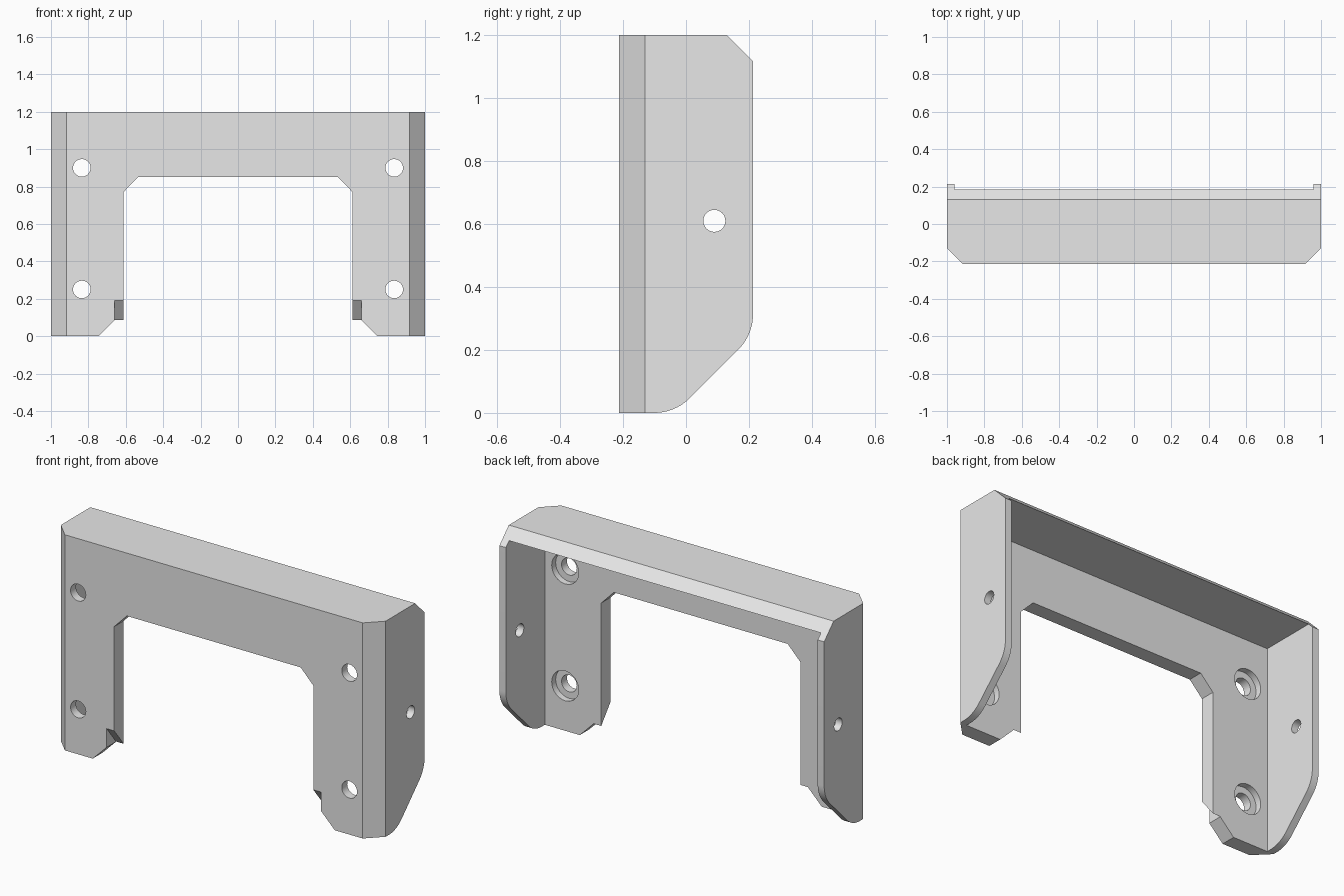
import bpy
import bmesh
from math import cos, sin, tan, pi, radians
from mathutils import Vector

cube = bpy.data.objects.get("Cube")
if cube:
    bpy.data.objects.remove(cube, do_unlink=True)

HALF, FRONT, BACK = 1.0, -0.213, 0.213    # outer extents
PLATE_BACK, SIDE_IN, TOP_IN = -0.13, 0.96, 1.145  # inner wall faces
HEIGHT, CHAMFER = 1.2, 0.083

grey = bpy.data.materials.new("light grey")
grey.diffuse_color = (0.8, 0.8, 0.8, 1)
grey.use_nodes = True
grey.node_tree.nodes["Principled BSDF"].inputs["Base Color"].default_value = (0.8, 0.8, 0.8, 1)


def prism(name, outline, axis, start, end):
    """Extrude a 2D outline along the given axis; the outline uses the other two axes in order."""
    def place(p, d):
        c = list(p)
        c.insert("xyz".index(axis), d)
        return Vector(c)
    bm = bmesh.new()
    face = bm.faces.new([bm.verts.new(place(p, start)) for p in outline])
    moved = bmesh.ops.extrude_face_region(bm, geom=[face])["geom"]
    bmesh.ops.translate(bm, verts=[v for v in moved if isinstance(v, bmesh.types.BMVert)],
                        vec=place((0, 0), end - start))
    bmesh.ops.recalc_face_normals(bm, faces=bm.faces)
    mesh = bpy.data.meshes.new(name)
    bm.to_mesh(mesh)
    bm.free()
    obj = bpy.data.objects.new(name, mesh)
    bpy.context.collection.objects.link(obj)
    return obj


def box_outline(a0, b0, a1, b1):
    return [(a0, b0), (a1, b0), (a1, b1), (a0, b1)]


def circle(a, b, r, n=32):
    return [(a + r * cos(2 * pi * i / n), b + r * sin(2 * pi * i / n)) for i in range(n)]


def arc(a, b, r, begin, finish, n=10):
    return [(a + r * cos(t), b + r * sin(t))
            for t in (radians(begin + (finish - begin) * i / n) for i in range(n + 1))]


# Solid side profile: chamfered top, rounded 45 degree lower back corner
R = 0.16
slope_y = -0.035                       # where the slope line meets the ground
slope_z = BACK - slope_y               # where it meets the back edge
t = R * tan(pi / 8)
profile = [(FRONT, HEIGHT), (FRONT, 0)]
profile += arc(slope_y - t, R, R, -90, -45)
profile += arc(BACK - R, slope_z + t, R, -45, 0)
profile += [(BACK, HEIGHT - CHAMFER), (BACK - CHAMFER, HEIGHT)]
bracket = prism("bracket", profile, "x", -HALF, HALF)
bracket.data.materials.append(grey)

cutters = []

# Hollow behind the front plate, between the side flanges and under the top
cutters.append(prism("cavity_cutter", box_outline(PLATE_BACK, -0.5, 0.6, TOP_IN),
                     "x", -SIDE_IN, SIDE_IN))

# Doorway through the plate, with clipped corners and feet
half_door = [(0.845, -0.1), (0.66, 0.085), (0.613, 0.085), (0.613, 0.77), (0.535, 0.85)]
door = half_door + [(-x, z) for x, z in reversed(half_door)]
cutters.append(prism("doorway_cutter", door, "y", -0.4, 0))

for s in (-1, 1):
    # Vertical front edge chamfer
    e = 0.1
    corner = [(s * (HALF - CHAMFER - e), FRONT - e), (s * (HALF + e), FRONT - e),
              (s * (HALF + e), FRONT + CHAMFER + e)]
    cutters.append(prism("edge_cutter", corner, "z", -0.2, HEIGHT + 0.2))

    # Sloped notch on the inner foot
    ramp = [(-0.293, 0.29), (-0.053, -0.01), (-0.293, -0.01)]
    cutters.append(prism("ramp_cutter", ramp, "x", s * 0.5, s * 0.66))

    # Plate screw holes with counterbores on the back
    for z in (0.25, 0.9):
        cutters.append(prism("hole_cutter", circle(s * 0.835, z, 0.047), "y", -0.4, 0))
        cutters.append(prism("counterbore_cutter", circle(s * 0.835, z, 0.083),
                             "y", PLATE_BACK - 0.035, 0))

    # Side flange hole
    cutters.append(prism("side_hole_cutter", circle(0.09, 0.61, 0.035),
                         "x", s * 0.9, s * 1.1))

# Apply every cut, then remove its cutter
bpy.ops.object.select_all(action="DESELECT")
bpy.context.view_layer.objects.active = bracket
bracket.select_set(True)
for cutter in cutters:
    cutter.hide_render = True
    mod = bracket.modifiers.new("cut", "BOOLEAN")
    mod.operation = "DIFFERENCE"
    mod.solver = "EXACT"
    mod.object = cutter
    bpy.ops.object.modifier_apply(modifier=mod.name)
    bpy.data.objects.remove(cutter, do_unlink=True)

bpy.ops.object.shade_smooth_by_angle(angle=radians(30))
